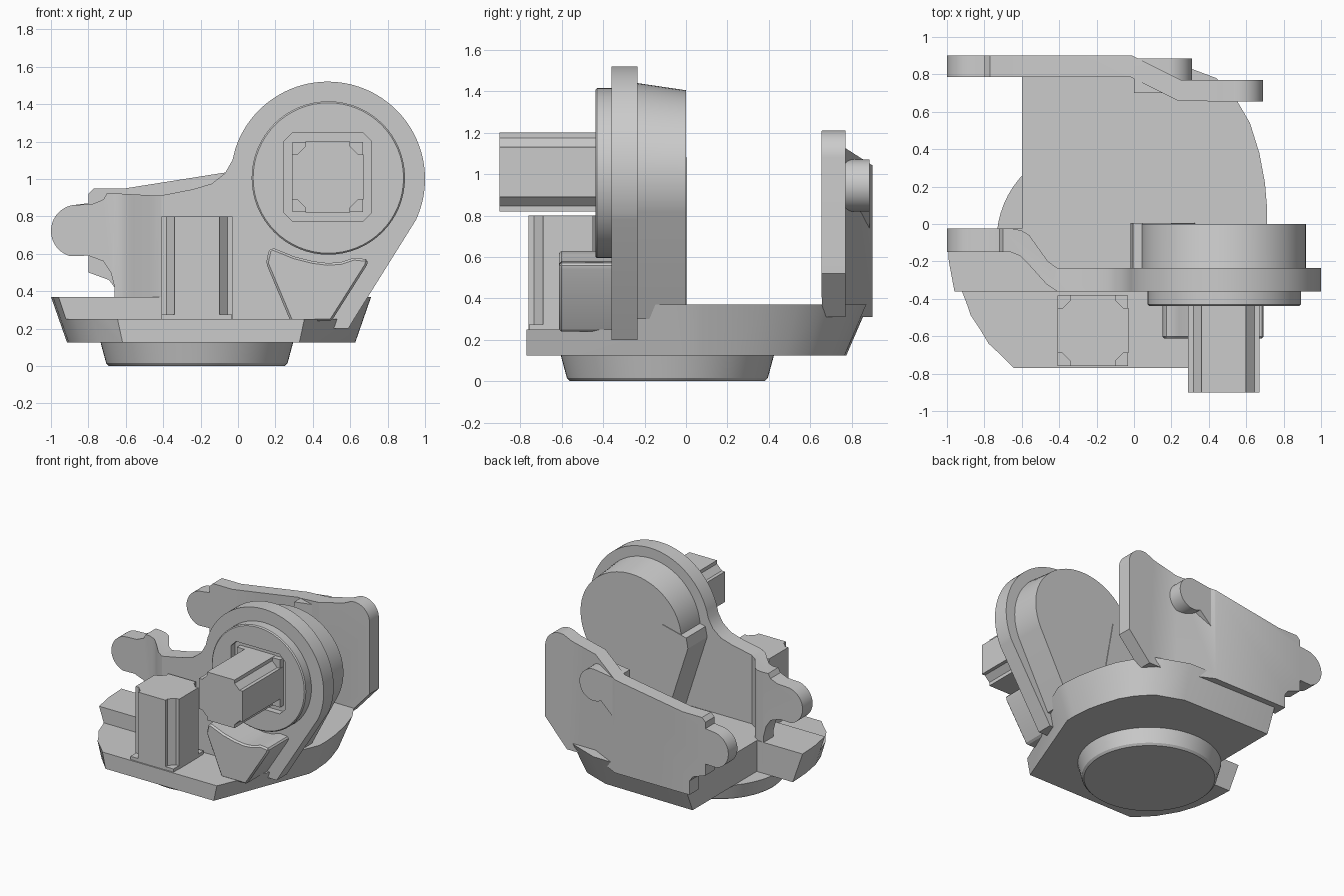
import bpy, bmesh
from math import sin, cos, radians

if "Cube" in bpy.data.objects:
    bpy.data.objects.remove(bpy.data.objects["Cube"])


def arc(cx, cy, r, a0, a1, n=24):
    return [(cx + r * cos(radians(a0 + (a1 - a0) * i / n)),
             cy + r * sin(radians(a0 + (a1 - a0) * i / n))) for i in range(n + 1)]


def loft(name, loops):
    """Solid skinned through loops with equal point counts, capped at both ends."""
    bm = bmesh.new()
    rings = [[bm.verts.new(p) for p in loop] for loop in loops]
    n = len(rings[0])
    for a, b in zip(rings, rings[1:]):
        for i in range(n):
            j = (i + 1) % n
            bm.faces.new((a[i], a[j], b[j], b[i]))
    bm.faces.new(rings[0])
    bm.faces.new(rings[-1])
    bmesh.ops.recalc_face_normals(bm, faces=bm.faces)
    me = bpy.data.meshes.new(name)
    bm.to_mesh(me)
    bm.free()
    ob = bpy.data.objects.new(name, me)
    bpy.context.collection.objects.link(ob)
    return ob


def prism_y(name, pts, y0, y1):
    return loft(name, [[(x, y, z) for x, z in pts] for y in (y0, y1)])


def prism_z(name, pts, z0, z1):
    return loft(name, [[(x, y, z) for x, y in pts] for z in (z0, z1)])


def apply_mod(ob, mod):
    bpy.context.view_layer.objects.active = ob
    bpy.ops.object.modifier_apply(modifier=mod.name)


def boolean(ob, cutter, op):
    m = ob.modifiers.new("cut", 'BOOLEAN')
    m.object, m.operation, m.solver = cutter, op, 'EXACT'
    apply_mod(ob, m)
    bpy.data.objects.remove(cutter)


def bevel(ob, w):
    m = ob.modifiers.new("bevel", 'BEVEL')
    m.width, m.segments, m.limit_method = w, 1, 'ANGLE'
    apply_mod(ob, m)


def rect(x0, x1, y0, y1):
    return [(x0, y0), (x1, y0), (x1, y1), (x0, y1)]


# round tapered foot
loft("foot", [[(x, y, z) for x, y in arc(-.22, -.09, r, 0, 354.375, 63)]
              for r, z in ((.47, 0), (.485, .015), (.515, .126))])

# flared base plate with stepped-down front
outline = [(-.67, -.77), (.38, -.77), (.71, 0), (.712, .08), (.70, .22), (.67, .38),
           (.62, .54), (.55, .66), (.44, .78), (.2, .87), (-.6, .88), (-.6, -.025),
           (-1, -.025), (-.99, -.2), (-.96, -.36), (-.91, -.49), (-.81, -.64)]


def low(x, y):
    bx = x if x == -.6 else -.14 + (x + .14) * .9
    return (bx, y * .88 if y > .3 else y, .125)


plate = loft("base_plate", [[low(x, y) for x, y in outline],
                            [(x, y, .37) for x, y in outline]])
boolean(plate, prism_z("step_cutter", rect(-2, 2, -2, -.36), .25, 1), 'DIFFERENCE')

# front wall: side silhouette trimmed by its cranked plan shape
front_profile = ([(-.66, .2), (.59, .2), (.62, .25)] + arc(.48, 1, .52, -25, 162, 56)
                 + [(-.03, 1.1), (-.07, 1.03), (-.14, .975), (-.24, .945), (-.42, .91),
                    (-.7, .925), (-.72, .89), (-.78, .865)]
                 + arc(-.86, .722, .14, 100, 255, 20)
                 + [(-.8, .59), (-.72, .56), (-.68, .5), (-.66, .42)])
front_plan = [(-1.1, -.15), (-.66, -.15), (-.61, -.17), (-.56, -.22), (-.47, -.32),
              (-.41, -.36), (1.1, -.36), (1.1, -.235), (-.41, -.235), (-.46, -.2),
              (-.56, -.06), (-.6, -.035), (-.65, -.025), (-1.1, -.025)]
wall = prism_y("front_wall", front_profile, -1, 1)
boolean(wall, prism_z("front_plan_cutter", front_plan, 0, 2), 'INTERSECT')

# rear wall, built the same way
rear_profile = ([(-.66, .31), (.5, .31), (.69, .52)] + arc(.56, 1.08, .13, 0, 105, 16)
                + [(.46, 1.175), (.25, 1.125), (0, 1.045), (-.6, .95), (-.77, .95), (-.8, .92),
                   (-.8, .87)]
                + arc(-.86, .722, .14, 100, 255, 20)
                + [(-.8, .59), (-.8, .5), (-.69, .46), (-.66, .42)])
rear_plan = [(-1.1, .787), (-.02, .787), (.24, .657), (1.1, .653), (1.1, .77),
             (.25, .77), (-.01, .9), (-1.1, .9)]
wall = prism_y("rear_wall", rear_profile, 0, 2)
boolean(wall, prism_z("rear_plan_cutter", rear_plan, 0, 2), 'INTERSECT')

# rounded boss running out into the rear wall's slope
prism_y("rear_boss", arc(.185, .945, .125, -120, 90) + [(0, 1.045), (0, .72)], .7, .885)

# arched housing behind the front wall, and the rib along its edge
arch = prism_y("arched_housing",
               [(.24, .3), (.61, .3)] + arc(.48, 1, .44, -25, 205, 56), -.24, 0)
for v in arch.data.vertices:
    if v.co.y > -.1 and v.co.z > 1:
        v.co.z = 1 + (v.co.z - 1) * .92
prism_y("housing_rib", [(.19, .3), (.34, .3), (.2, 1.08), (-.005, 1.03), (-.02, .95)],
        -.24, .005)

# front disc with a square socket
CX, CZ = .48, 1.01
disc = prism_y("front_disc", arc(.483, 1.005, .41, 0, 354.375, 63), -.438, -.35)
bevel(disc, .008)
h, k = .235, .19
socket = [(CX + a, CZ + b) for a, b in ((-k, -h), (k, -h), (h, -k), (h, k),
                                       (k, h), (-k, h), (-h, k), (-h, -k))]
boolean(disc, prism_y("socket_cutter", socket, -.6, -.39), 'DIFFERENCE')

# square pegs with grooved corners, each with a collar at its base
corner = [(.19, .12), (.163, .12), (.12, .163), (.12, .19)]
section = []
for s, c in ((0, 1), (1, 0), (0, -1), (-1, 0)):
    section += [(c * x - s * y, s * x + c * y) for x, y in corner]


def at(pts, cx, cy):
    return [(x + cx, y + cy) for x, y in pts]


collar = rect(-.188, .188, -.188, .188)
prism_z("upright_peg", at(section, -.22, -.57), .24, .8)
prism_z("upright_peg_collar", at(collar, -.22, -.57), .24, .275)
prism_y("forward_peg", at(section, CX, CZ), -.9, -.38)
prism_y("forward_peg_collar", at(collar, CX, CZ), -.43, -.38)

# winged bracket under the disc
wing = [(.28, .24), (.5, .24), (.69, .54), (.695, .57), (.62, .578), (.55, .555), (.48, .55),
        (.4, .56), (.3, .585), (.24, .61), (.185, .632), (.165, .62), (.15, .55)]
bevel(prism_y("winged_bracket", wing, -.613, -.34), .012)

# smooth round surfaces, keep hard edges
bpy.ops.object.select_all(action='SELECT')
bpy.context.view_layer.objects.active = disc
bpy.ops.object.shade_smooth_by_angle(angle=radians(28))
